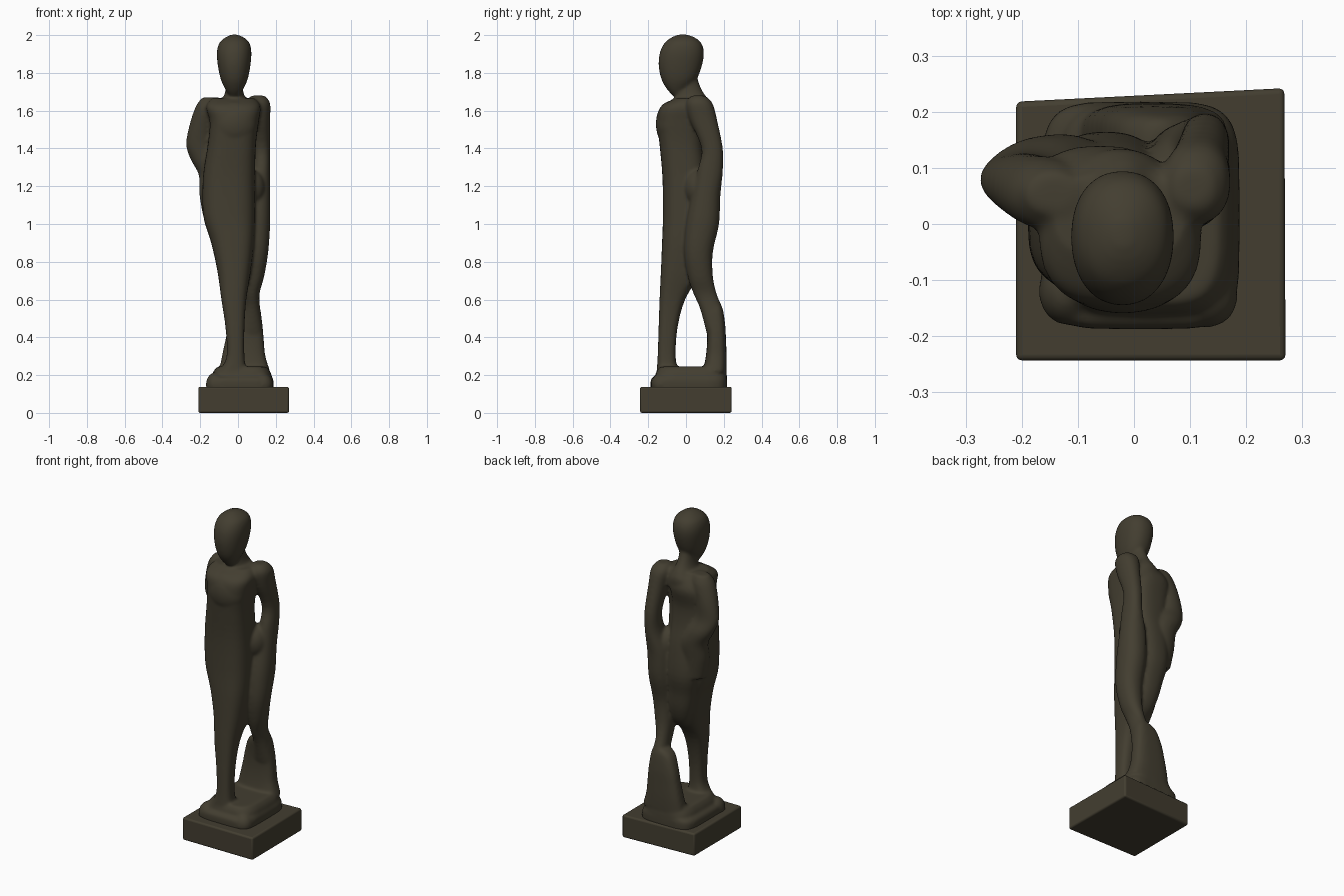
import bpy, bmesh, math

bronze = bpy.data.materials.new("dark_bronze")
bronze.diffuse_color = (0.056, 0.048, 0.03, 1)


def new_object(name, bm):
    bmesh.ops.recalc_face_normals(bm, faces=bm.faces)
    mesh = bpy.data.meshes.new(name)
    bm.to_mesh(mesh)
    bm.free()
    obj = bpy.data.objects.new(name, mesh)
    bpy.context.collection.objects.link(obj)
    mesh.materials.append(bronze)
    return obj


def spline(a, b, c, d, t):
    return 0.5 * (2*b + (c-a)*t + (2*a-5*b+4*c-d)*t*t + (3*b-a-3*c+d)*t**3)


def loft(bm, sections, power=2.0, steps=4, sides=32):
    """Skin rounded cross-sections given as (z, x0, x1, y0, y1)."""
    s = [sections[0]] + sections + [sections[-1]]
    rows = []
    for i in range(1, len(s) - 2):
        for k in range(steps):
            rows.append([spline(*q, k / steps) for q in zip(*s[i-1:i+3])])
    rows.append(sections[-1])
    rings = []
    for z, x0, x1, y0, y1 in rows:
        ring = []
        for k in range(sides):
            a = 2 * math.pi * k / sides
            c, n = math.cos(a), math.sin(a)
            px = math.copysign(abs(c) ** (2 / power), c)
            py = math.copysign(abs(n) ** (2 / power), n)
            ring.append(bm.verts.new(((x0+x1)/2 + px*(x1-x0)/2,
                                      (y0+y1)/2 + py*(y1-y0)/2, z)))
        rings.append(ring)
    for a, b in zip(rings, rings[1:]):
        for k in range(sides):
            m = (k + 1) % sides
            bm.faces.new((a[k], a[m], b[m], b[k]))
    bm.faces.new(rings[0])
    bm.faces.new(rings[-1])


def blob(bm, center, radii):
    geo = bmesh.ops.create_uvsphere(bm, u_segments=24, v_segments=16, radius=1)
    bmesh.ops.scale(bm, vec=radii, verts=geo["verts"])
    bmesh.ops.translate(bm, vec=center, verts=geo["verts"])


# Square plinth, slightly skewed at the back
bm = bmesh.new()
corners = [(-.21, -.243), (.27, -.243), (.268, .242), (-.21, .218)]
bottom = bm.faces.new([bm.verts.new((x, y, 0)) for x, y in corners])
top = bmesh.ops.extrude_face_region(bm, geom=[bottom])["geom"]
bmesh.ops.translate(bm, vec=(0, 0, .138),
                    verts=[g for g in top if isinstance(g, bmesh.types.BMVert)])
plinth = new_object("plinth", bm)
bevel = plinth.modifiers.new("soft_edges", "BEVEL")
bevel.width, bevel.segments = .01, 3

# Figure: overlapping masses fused into one modelled surface
bm = bmesh.new()

# Torso tapering into the front leg
loft(bm, [(1.665, -.14, .09, -.06, .09), (1.62, -.17, .12, -.135, .11),
          (1.54, -.15, .11, -.152, .10), (1.42, -.16, .095, -.14, .09),
          (1.25, -.185, .09, -.125, .11), (1.05, -.185, .09, -.122, .12),
          (.90, -.142, .085, -.127, .11), (.75, -.109, .068, -.133, .08),
          (.60, -.088, .044, -.14, -.005), (.45, -.066, .034, -.145, -.045),
          (.30, -.06, .034, -.15, -.055), (.22, -.10, .045, -.155, -.04)], 2.8)

# Chest
blob(bm, (-.02, -.085, 1.53), (.12, .075, .12))

# Upper back, then lower back flowing into the hem behind the legs
loft(bm, [(1.64, -.12, .05, .05, .11), (1.57, -.16, .04, .04, .14),
          (1.46, -.16, .03, .04, .12), (1.35, -.15, .03, .04, .125),
          (1.22, -.15, .04, .03, .15), (1.05, -.15, .05, .0, .165),
          (.93, -.125, .055, .0, .145), (.82, -.10, .06, -.01, .13),
          (.73, -.075, .06, -.03, .095), (.67, -.05, .05, -.05, .03)], 2.3)

# Neck leaning forward from the shoulders, and head
loft(bm, [(1.56, -.14, .09, -.03, .13), (1.62, -.12, .07, -.05, .135),
          (1.66, -.085, .045, -.06, .118), (1.70, -.068, .028, -.06, .09),
          (1.76, -.06, .022, -.04, .064), (1.82, -.06, .02, -.04, .06)])
loft(bm, [(1.68, -.045, .005, -.07, -.02), (1.71, -.066, .026, -.098, 0),
          (1.765, -.091, .051, -.13, .055), (1.84, -.107, .066, -.145, .085),
          (1.91, -.112, .071, -.138, .095), (1.96, -.098, .06, -.112, .08),
          (1.988, -.066, .03, -.076, .045), (2.003, -.033, -.005, -.04, .005)], 2.2)

# Right-hand arm, separated from the torso, then drapery and rear leg
loft(bm, [(1.68, .07, .14, .03, .10), (1.64, .05, .17, .0, .14),
          (1.55, .065, .17, .02, .165), (1.40, .082, .17, .082, .195),
          (1.28, .075, .17, .06, .195), (1.15, .03, .17, .03, .182),
          (1.00, .02, .17, -.0, .175), (.85, .025, .16, -.01, .142),
          (.72, .03, .138, .01, .143), (.63, .035, .114, .04, .163),
          (.55, .03, .118, .075, .192), (.42, .0, .135, .11, .21)], 2.2)
blob(bm, (.07, .07, 1.19), (.075, .08, .10))

# Left-hand arm bent behind the back
loft(bm, [(1.67, -.19, -.10, .02, .09), (1.62, -.225, -.08, -.01, .115),
          (1.52, -.258, -.12, .01, .125), (1.42, -.275, -.12, .03, .13),
          (1.34, -.25, -.08, .035, .155), (1.26, -.208, -.04, .03, .16),
          (1.16, -.205, -.03, .01, .15), (1.04, -.185, -.03, .0, .14)])

# Rock behind the rear foot
loft(bm, [(.575, .02, .108, .10, .185), (.54, -.02, .12, .10, .197),
          (.46, -.05, .13, .11, .208), (.38, -.068, .137, .112, .212),
          (.30, -.085, .145, .105, .215), (.22, -.10, .17, .09, .215)], 3)

# Rough stepped ground slab
loft(bm, [(.12, -.165, .188, -.187, .218), (.17, -.165, .188, -.187, .218),
          (.19, -.15, .18, -.175, .215)], 5)
loft(bm, [(.15, -.145, .18, -.165, .217), (.21, -.135, .175, -.16, .215),
          (.245, -.11, .15, -.14, .20)], 4)
blob(bm, (.13, -.13, .15), (.055, .055, .06))
blob(bm, (-.12, -.12, .15), (.05, .06, .065))

figure = new_object("standing_figure", bm)
fuse = figure.modifiers.new("fuse", "REMESH")
fuse.mode, fuse.voxel_size, fuse.use_smooth_shade = "VOXEL", .008, True
soften = figure.modifiers.new("soften", "SMOOTH")
soften.factor, soften.iterations = .5, 10

# Smooth shading, keeping the plinth edges crisp
for obj in (plinth, figure):
    bpy.ops.object.select_all(action="DESELECT")
    obj.select_set(True)
    bpy.context.view_layer.objects.active = obj
    bpy.ops.object.shade_smooth_by_angle(angle=math.radians(40))
